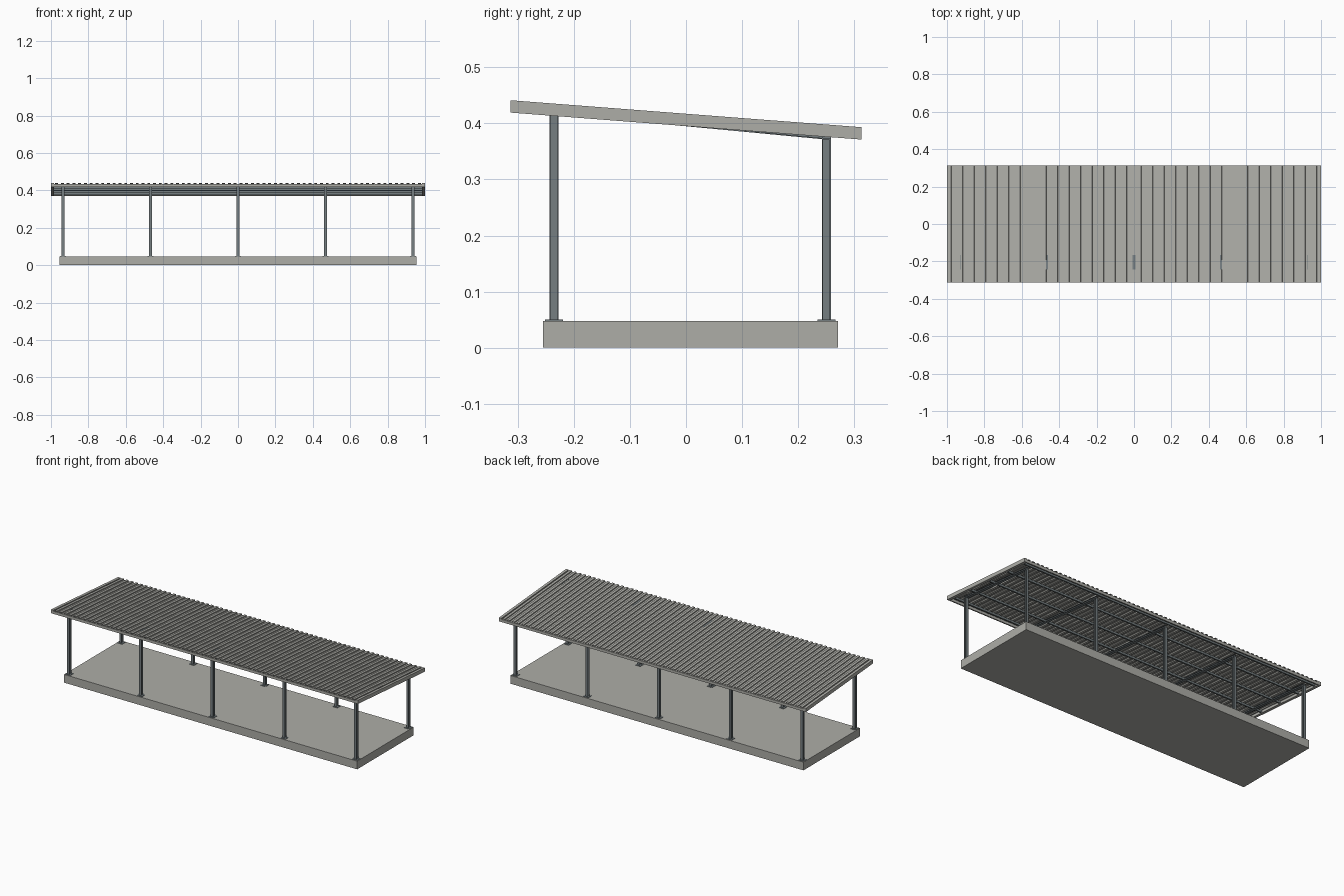
import bpy, bmesh

if "Cube" in bpy.data.objects:
    bpy.data.objects.remove(bpy.data.objects["Cube"])

def material(name, rgb):
    m = bpy.data.materials.new(name)
    m.diffuse_color = (*rgb, 1)
    m.use_nodes = True
    m.node_tree.nodes["Principled BSDF"].inputs["Base Color"].default_value = m.diffuse_color
    return m

CONCRETE = material("concrete grey", (0.42, 0.42, 0.39))
ROOF = material("roof sheet grey", (0.42, 0.42, 0.39))
STEEL = material("slate steel", (0.18, 0.21, 0.22))

SLOPE = -0.0768          # roof fall per unit of y
def roof_z(y):
    return 0.417 + SLOPE * y

def prism(name, ring_a, ring_b, mat):
    """Solid between two matching closed outlines."""
    bm = bmesh.new()
    a = [bm.verts.new(p) for p in ring_a]
    b = [bm.verts.new(p) for p in ring_b]
    n = len(a)
    bm.faces.new(a)
    bm.faces.new(b[::-1])
    for i in range(n):
        bm.faces.new((a[i], b[i], b[(i + 1) % n], a[(i + 1) % n]))
    bmesh.ops.recalc_face_normals(bm, faces=bm.faces)
    me = bpy.data.meshes.new(name)
    bm.to_mesh(me)
    bm.free()
    me.materials.append(mat)
    ob = bpy.data.objects.new(name, me)
    bpy.context.collection.objects.link(ob)
    return ob

def box(name, x0, x1, y0, y1, z0, z1, mat):
    ring = [(x0, y0), (x1, y0), (x1, y1), (x0, y1)]
    return prism(name, [(x, y, z0) for x, y in ring], [(x, y, z1) for x, y in ring], mat)

def sloped(name, x0, x1, y0, y1, top, bottom, mat):
    """Box whose top and bottom follow the roof slope (offsets from roof top)."""
    def ring(x):
        return [(x, y0, roof_z(y0) + bottom), (x, y1, roof_z(y1) + bottom),
                (x, y1, roof_z(y1) + top), (x, y0, roof_z(y0) + top)]
    return prism(name, ring(x0), ring(x1), mat)

# H section, flanges facing front and back
W, T, B = 0.008, 0.0025, 0.0015
H = [(-W, -W), (W, -W), (W, -W + T), (B, -W + T), (B, W - T), (W, W - T),
     (W, W), (-W, W), (-W, W - T), (-B, W - T), (-B, -W + T), (-W, -W + T)]

def rafter_bottom(y):
    return 0.3947 - 0.095 * y

# Floor slab
box("floor_slab", -0.955, 0.955, -0.255, 0.271, 0, 0.048, CONCRETE)

# Columns, base plates and rafters in five bays
for i in range(5):
    x = -0.935 + i * 0.4675
    for side, y in (("front", -0.235), ("back", 0.25)):
        box(f"{side}_base_plate_{i}", x - 0.016, x + 0.016, y - 0.016, y + 0.016,
            0.048, 0.0505, STEEL)
        prism(f"{side}_column_{i}", [(x + u, y + v, 0.05) for u, v in H],
              [(x + u, y + v, rafter_bottom(y + v) + 0.003) for u, v in H], STEEL)
    # rafter: I section running front to back, slightly steeper than the roof
    D = 0.0133
    def rafter_ring(y):
        return [(x + u, y, rafter_bottom(y) + D * (v + W) / (2 * W)) for u, v in H]
    prism(f"rafter_{i}", rafter_ring(-0.243), rafter_ring(0.258), STEEL)

# Purlins under the sheet
for i, y in enumerate((-0.28, -0.15, 0.0, 0.15, 0.28)):
    sloped(f"purlin_{i}", -0.984, 0.984, y - 0.005, y + 0.005, -0.0075, -0.019, STEEL)

# Ribbed roof sheet
RIBS, HALF = 64, 0.985
pitch = 2 * HALF / RIBS
top = []
for i in range(RIBS):
    x = -HALF + i * pitch
    top += [(x, -0.006), (x + 0.24 * pitch, -0.006), (x + 0.26 * pitch, 0),
            (x + 0.74 * pitch, 0), (x + 0.76 * pitch, -0.006)]
top.append((HALF, -0.006))
outline = top + [(x, d - 0.0015) for x, d in reversed(top)]
prism("roof_sheet", [(x, -0.3125, roof_z(-0.3125) + d) for x, d in outline],
      [(x, 0.3125, roof_z(0.3125) + d) for x, d in outline], ROOF)

# Edge trims
sloped("left_trim", -1, -0.984, -0.3125, 0.3125, 0, -0.022, ROOF)
sloped("right_trim", 0.984, 1, -0.3125, 0.3125, 0, -0.022, ROOF)
sloped("front_fascia", -0.984, 0.984, -0.3125, -0.3045, -0.0065, -0.022, ROOF)
sloped("back_fascia", -0.984, 0.984, 0.3045, 0.3125, -0.0065, -0.022, ROOF)
